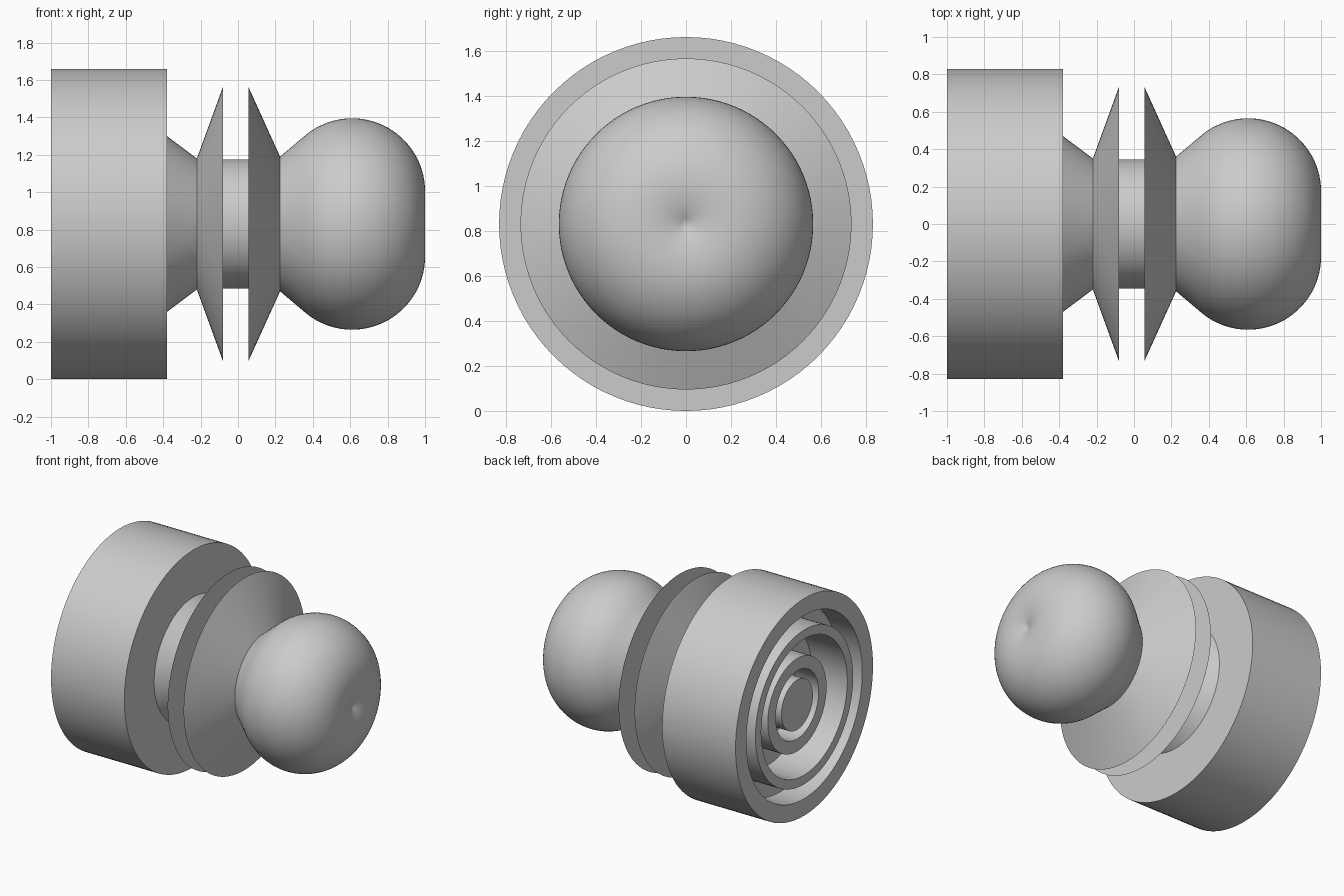
import bpy, bmesh
from math import cos, sin, pi, radians

old = bpy.data.objects.get("Cube")
if old:
    bpy.data.objects.remove(old, do_unlink=True)

AXIS_Z = 0.83
SEGMENTS = 96

grey = bpy.data.materials.new("plain grey")
grey.use_nodes = True
colour = (0.6, 0.6, 0.6, 1)
grey.diffuse_color = colour
grey.node_tree.nodes["Principled BSDF"].inputs["Base Color"].default_value = colour


def lathe(name, profile):
    """Spin (x, radius) points, ordered from left end to right end, about the x axis."""
    bm = bmesh.new()
    rings = []
    for x, r in profile:
        if r < 1e-5:
            rings.append([bm.verts.new((x, 0, AXIS_Z))] * SEGMENTS)
        else:
            angles = [2 * pi * k / SEGMENTS for k in range(SEGMENTS)]
            rings.append([bm.verts.new((x, r * cos(a), AXIS_Z + r * sin(a))) for a in angles])
    for a, b in zip(rings, rings[1:]):
        for k in range(SEGMENTS):
            n = (k + 1) % SEGMENTS
            corners = list(dict.fromkeys([a[k], a[n], b[n], b[k]]))
            bm.faces.new(corners)
    mesh = bpy.data.meshes.new(name)
    bm.to_mesh(mesh)
    bm.free()
    mesh.materials.append(grey)
    ob = bpy.data.objects.new(name, mesh)
    bpy.context.collection.objects.link(ob)
    bpy.ops.object.select_all(action='DESELECT')
    ob.select_set(True)
    bpy.context.view_layer.objects.active = ob
    bpy.ops.object.shade_smooth_by_angle(angle=radians(25))
    return ob


# Wide drum with concentric ridges and grooves in its outer end
END, HUB = -1.0, -0.94
ridges = [(HUB, 0.0, 0.19, -0.75), (HUB, 0.26, 0.355, -0.7),
          (END, 0.52, 0.59, -0.8), (END, 0.70, 0.83, -0.38)]
drum = []
floor = None
for top, inner, outer, next_floor in ridges:
    if floor is not None:
        drum.append((floor, inner))
    drum += [(top, inner), (top, outer), (next_floor, outer)]
    floor = next_floor
drum.append((-0.38, 0.47))
lathe("drum", drum)

# Tapered collar behind the drum
lathe("collar", [(-0.38, 0.47), (-0.22, 0.35)])

# Two facing conical flanges joined by a short shaft
lathe("left_flange", [(-0.22, 0.35), (-0.08, 0.735), (-0.08, 0.345)])
lathe("shaft", [(-0.08, 0.345), (0.055, 0.345)])
lathe("right_flange", [(0.055, 0.345), (0.055, 0.735), (0.225, 0.36)])

# Rounded knob: straight taper into an arc that dips at the axis
cx, cr, radius = 0.61, 0.175, 0.39
start, stop = radians(131.3), -0.4654
steps = 40
knob = [(0.225, 0.36)]
for i in range(steps + 1):
    t = start + (stop - start) * i / steps
    knob.append((cx + radius * cos(t), max(0.0, cr + radius * sin(t))))
knob[-1] = (knob[-1][0], 0.0)
lathe("knob", knob)
